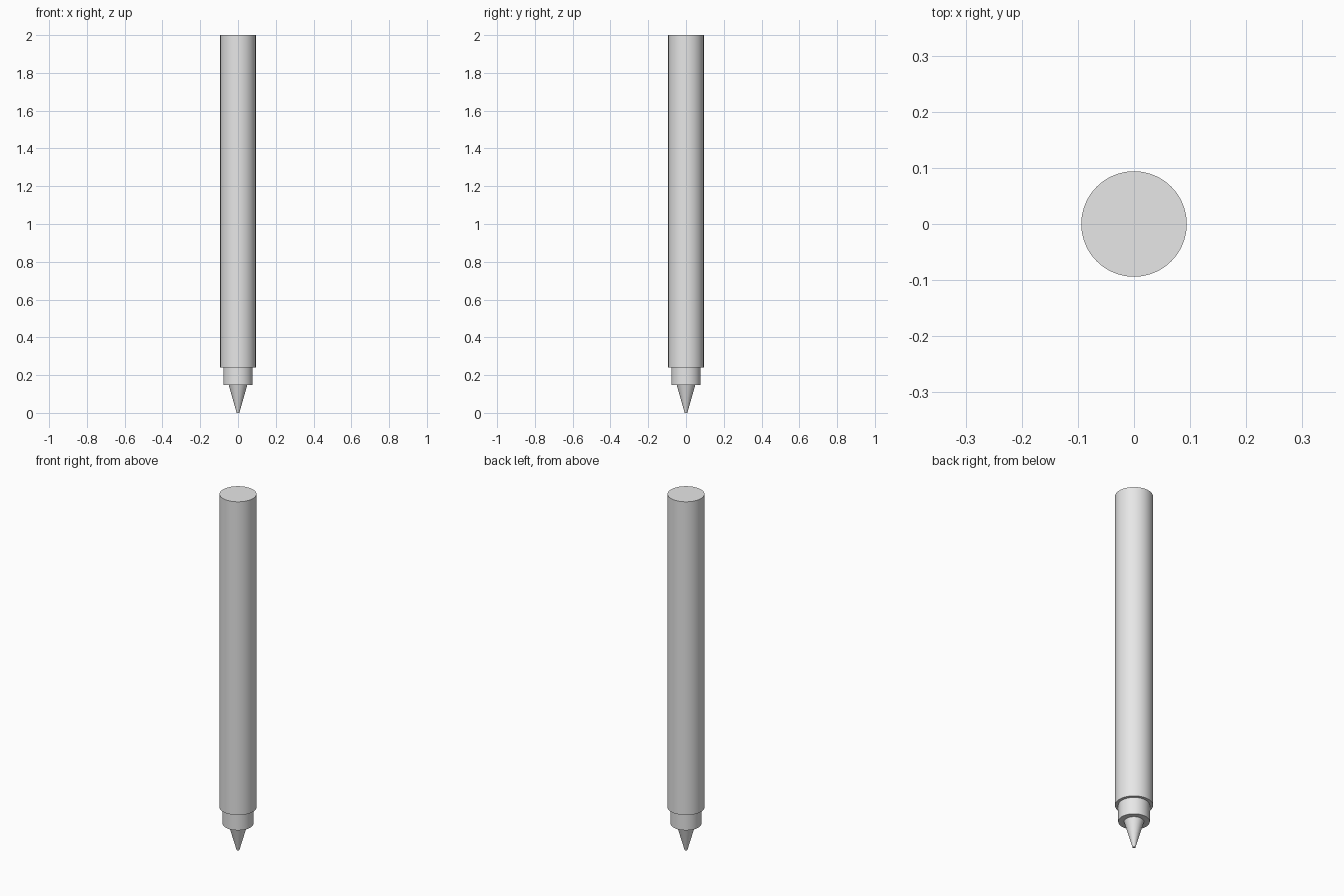
import bpy
import math

cube = bpy.data.objects.get("Cube")
if cube:
    bpy.data.objects.remove(cube, do_unlink=True)

grey = bpy.data.materials.new("light_grey")
grey.use_nodes = True
colour = (0.8, 0.8, 0.8, 1.0)
grey.diffuse_color = colour
grey.node_tree.nodes["Principled BSDF"].inputs["Base Color"].default_value = colour


def round_part(name, bottom, top, bottom_radius, top_radius):
    """Upright capped cylinder or cone between two heights."""
    bpy.ops.mesh.primitive_cone_add(
        vertices=64, radius1=bottom_radius, radius2=top_radius,
        depth=top - bottom, location=(0, 0, (bottom + top) / 2))
    part = bpy.context.object
    part.name = name
    part.data.materials.append(grey)
    bpy.ops.object.shade_smooth_by_angle(angle=math.radians(30))


# Long barrel, stepped collar and tapered writing tip
round_part("barrel", 0.24, 2.0, 0.094, 0.094)
round_part("collar", 0.147, 0.24, 0.078, 0.078)
round_part("tip", 0.0, 0.147, 0.007, 0.049)
